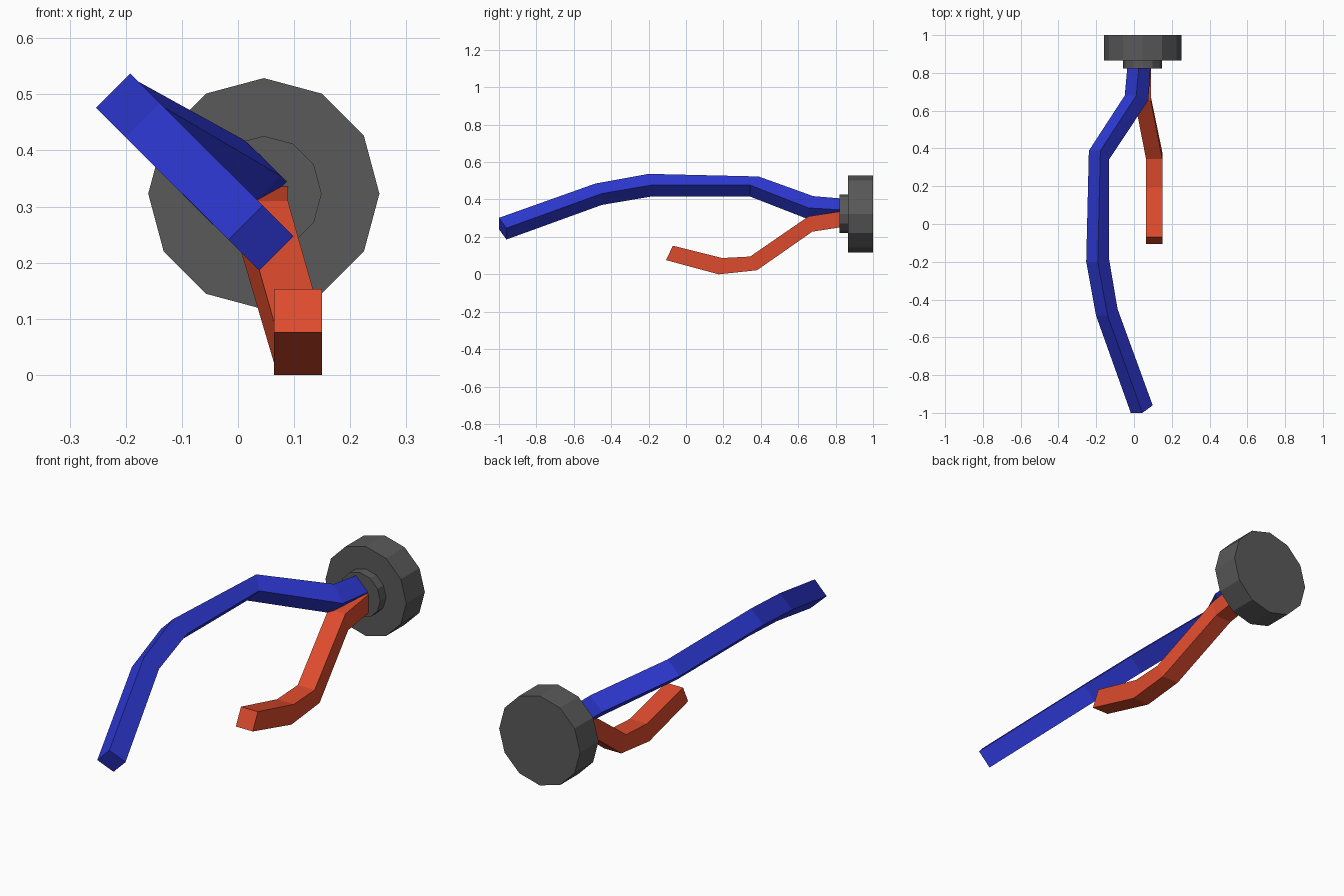
import bpy, bmesh, math
from mathutils import Vector

if "Cube" in bpy.data.objects:
    bpy.data.objects.remove(bpy.data.objects["Cube"])


def material(name, rgb):
    m = bpy.data.materials.new(name)
    m.diffuse_color = (*rgb, 1)
    m.use_nodes = True
    m.node_tree.nodes["Principled BSDF"].inputs["Base Color"].default_value = m.diffuse_color
    return m


def disc(name, radius, y0, y1, mat):
    bpy.ops.mesh.primitive_cylinder_add(
        vertices=12, radius=radius, depth=y1 - y0,
        location=(0.046, (y0 + y1) / 2, 0.323), rotation=(math.pi / 2, 0, 0))
    ob = bpy.context.object
    ob.name = name
    ob.data.materials.append(mat)


def square_tube(name, outer, inner, side, mat):
    """Bent square tube: outer/inner edge paths, each widened by the side vector."""
    bm = bmesh.new()
    side = Vector(side)
    rings = []
    for o, i in zip(outer, inner):
        o, i = Vector(o), Vector(i)
        rings.append([bm.verts.new(p) for p in (o, i, i + side, o + side)])
    for a, b in zip(rings, rings[1:]):
        for k in range(4):
            j = (k + 1) % 4
            bm.faces.new((a[k], a[j], b[j], b[k]))
    bm.faces.new(rings[0])
    bm.faces.new(rings[-1])
    bmesh.ops.recalc_face_normals(bm, faces=bm.faces)
    me = bpy.data.meshes.new(name)
    bm.to_mesh(me)
    bm.free()
    me.materials.append(mat)
    bpy.context.collection.objects.link(bpy.data.objects.new(name, me))


grey = material("dark_grey", (0.1, 0.1, 0.1))
blue = material("blue", (0.026, 0.04, 0.65))
red = material("red", (0.73, 0.07, 0.026))

# Round base and its raised collar
disc("base_disc", 0.206, 0.865, 1.0, grey)
disc("base_collar", 0.103, 0.822, 0.867, grey)

# Long branch, bending in a plane tilted 45 degrees
square_tube(
    "long_branch",
    [(0.025, 0.824, 0.406), (0.012, 0.68, 0.418), (-0.178, 0.388, 0.523),
     (-0.192, -0.2, 0.537), (-0.14, -0.485, 0.485), (0.044, -1.0, 0.302)],
    [(0.087, 0.824, 0.345), (0.076, 0.655, 0.355), (-0.132, 0.342, 0.477),
     (-0.133, -0.18, 0.478), (-0.087, -0.45, 0.432), (0.099, -0.96, 0.247)],
    (-0.061, 0, -0.061), blue)

# Short branch, dipping to the ground and turning up at the tip
square_tube(
    "short_branch",
    [(0.003, 0.824, 0.336), (0.003, 0.655, 0.31), (0.064, 0.343, 0.095),
     (0.064, 0.193, 0.087), (0.064, -0.07, 0.153)],
    [(0.003, 0.824, 0.251), (0.003, 0.675, 0.228), (0.064, 0.38, 0.022),
     (0.064, 0.175, 0.0), (0.064, -0.107, 0.076)],
    (0.086, 0, 0), red)
